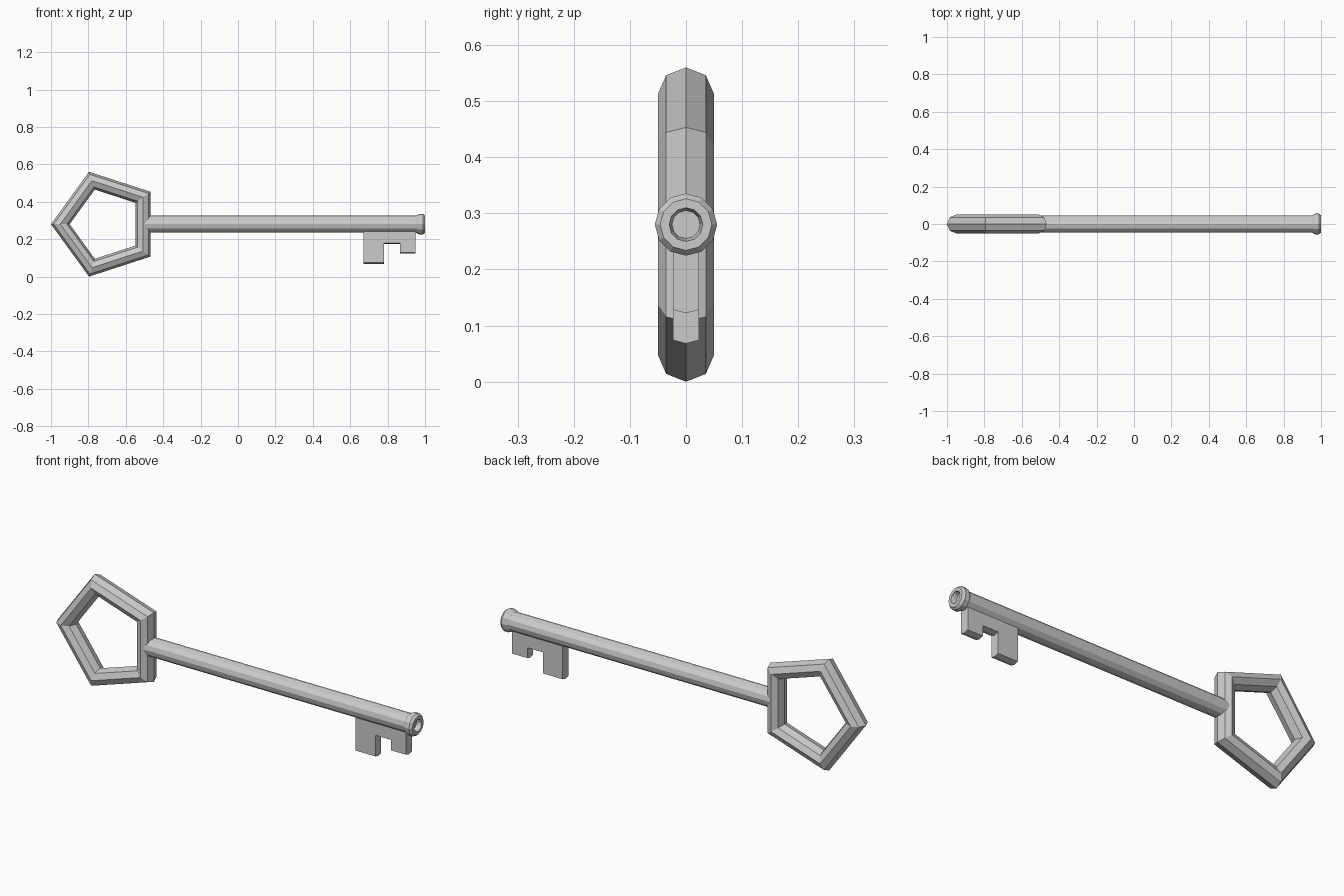
import bpy, bmesh
from math import pi, sin, cos

if "Cube" in bpy.data.objects:
    bpy.data.objects.remove(bpy.data.objects["Cube"])

CZ = 0.28          # height of the key's axis
SIDES = 12         # facets of the shaft
R = 0.0455         # shaft radius


def finish(bm, name):
    bmesh.ops.recalc_face_normals(bm, faces=bm.faces)
    mesh = bpy.data.meshes.new(name)
    bm.to_mesh(mesh)
    bm.free()
    obj = bpy.data.objects.new(name, mesh)
    bpy.context.collection.objects.link(obj)
    return obj


# Bow: five-sided ring with an octagonal section, one corner pointing to -x
bpy.ops.mesh.primitive_torus_add(major_segments=5, minor_segments=8,
                                 major_radius=0.2445, minor_radius=0.05,
                                 location=(-0.7055, 0, CZ),
                                 rotation=(pi / 2, 0, pi))
bpy.context.object.name = "bow"

# Shaft: lathed profile (x, radius) with a flared collar and recessed tip
profile = [(-0.508, R), (0.952, R), (0.968, 0.0555), (0.988, 0.0555),
           (1.0, 0.046), (1.0, 0.03), (0.975, 0.025)]
bm = bmesh.new()
rings = [[bm.verts.new((x, r * sin(2 * pi * i / SIDES), CZ + r * cos(2 * pi * i / SIDES)))
          for i in range(SIDES)] for x, r in profile]
for a, b in zip(rings, rings[1:]):
    for i in range(SIDES):
        j = (i + 1) % SIDES
        bm.faces.new((a[i], a[j], b[j], b[i]))
bm.faces.new(rings[0])
bm.faces.new(rings[-1])
finish(bm, "shaft")

# Bit: stepped outline, its lower edges keeping the shallow V of the shaft facets
outline = [(0.67, 0.25), (0.67, 0.068), (0.78, 0.068), (0.78, 0.174),
           (0.865, 0.174), (0.865, 0.122), (0.95, 0.122), (0.95, 0.25)]
half = R * sin(pi / 6)
rise = R * (1 - cos(pi / 6))
bm = bmesh.new()
layers = [[bm.verts.new((x, y, z + (rise if y else 0))) for x, z in outline]
          for y in (-half, 0, half)]
n = len(outline)
for a, b in zip(layers, layers[1:]):
    for i in range(n):
        j = (i + 1) % n
        bm.faces.new((a[i], a[j], b[j], b[i]))
bm.faces.new(layers[0])
bm.faces.new(layers[-1])
finish(bm, "bit")
